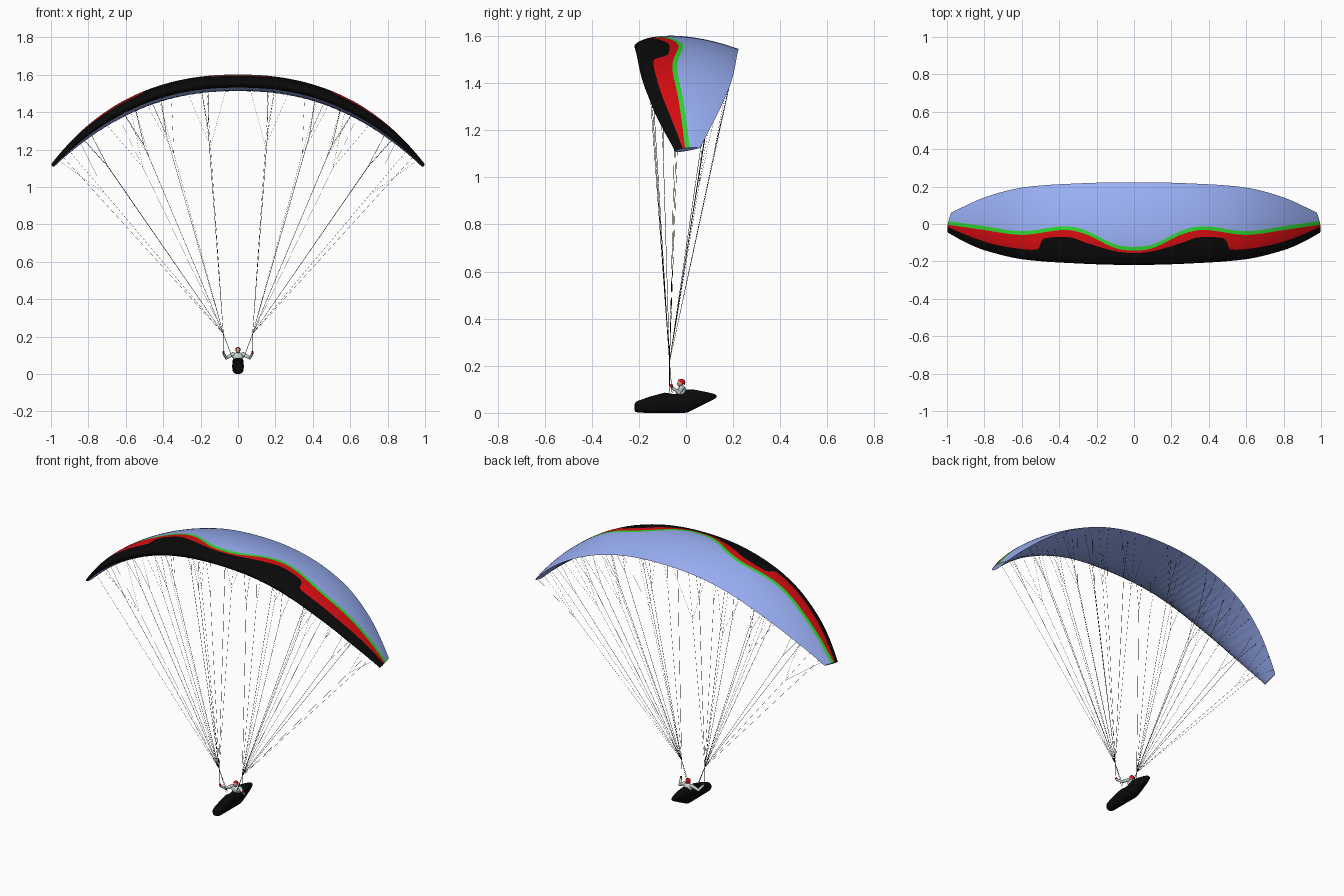
import bpy, bmesh, math
from mathutils import Vector

if "Cube" in bpy.data.objects:
    bpy.data.objects.remove(bpy.data.objects["Cube"])

R, CZ = 1.335, 0.219          # radius and centre height of the canopy arc
LE = [(0, -.219), (.3, -.211), (.6, -.188), (.8, -.141), (.9, -.101), (1, -.047)]
TE = [(0, .223), (.3, .217), (.6, .195), (.8, .145), (.95, .083), (1, .06)]
GREEN = [(0, -.132), (.1, -.118), (.25, -.045), (.36, -.022), (.58, -.048), (.8, -.02), (1, .006)]
BLACK = [(0, -.155), (.1, -.145), (.25, -.1), (.33, -.072), (.46, -.076), (.485, -.1),
         (.495, -.135), (.65, -.125), (.8, -.09), (1, -.015)]


def material(name, rgb):
    m = bpy.data.materials.new(name)
    m.diffuse_color = (*rgb, 1)
    m.use_nodes = True
    m.node_tree.nodes["Principled BSDF"].inputs["Base Color"].default_value = m.diffuse_color
    return m


BLK = material("black", (.003, .003, .003))
RED = material("red", (.7, .004, .006))
GRN = material("green", (.03, .7, .03))
BLU = material("blue", (.33, .44, .93))
SUIT = material("light_grey", (.6, .66, .66))
SKIN = material("skin", (.6, .3, .22))


def curve(tab, x):
    """Smooth interpolation through table points."""
    x = min(max(x, 0), 1)
    n = len(tab)
    i = next(k for k in range(n - 1) if x <= tab[k + 1][0])

    def slope(k):
        if k == 0:
            return 0
        a, b = tab[k - 1], tab[min(k + 1, n - 1)]
        return (b[1] - a[1]) / (b[0] - a[0])
    (x0, y0), (x1, y1) = tab[i], tab[i + 1]
    h = x1 - x0
    t = (x - x0) / h
    return (y0 * (1 + 2 * t) * (1 - t) ** 2 + slope(i) * h * t * (1 - t) ** 2
            + y1 * t * t * (3 - 2 * t) + slope(i + 1) * h * t * t * (t - 1))


def wing(s, u, side, puff=0):
    """Canopy point: span s in -1..1, chord u in 0..1, side +1 upper / -1 lower."""
    a = abs(s)
    le, te = curve(LE, a), curve(TE, a)
    c = te - le
    th = 5 * .185 * (.2969 * math.sqrt(u) - .126 * u - .3516 * u * u + .2843 * u ** 3 - .1036 * u ** 4)
    shape = th * .88 + .15 * u * (1 - u) if side > 0 else -.92 * th
    off = c * (shape - .02 * u) - puff
    ang = math.asin(.993 * s / R) * (1 - .018 * u * a ** 8)
    r = R + off + .14 * (a * (1 - a)) ** 2                    # flatter centre, rounder shoulders
    return Vector((r * math.sin(ang), le + c * u, CZ + r * math.cos(ang)))


def finish(name, bm, mats, smooth=40):
    bmesh.ops.recalc_face_normals(bm, faces=bm.faces)
    me = bpy.data.meshes.new(name)
    bm.to_mesh(me)
    bm.free()
    for m in mats:
        me.materials.append(m)
    ob = bpy.data.objects.new(name, me)
    bpy.context.collection.objects.link(ob)
    if smooth:
        bpy.ops.object.select_all(action='DESELECT')
        ob.select_set(True)
        bpy.context.view_layer.objects.active = ob
        bpy.ops.object.shade_smooth_by_angle(angle=math.radians(smooth))
    return ob


def loft(bm, rings, mats=None, cap_mat=0):
    vs = [[bm.verts.new(p) for p in ring] for ring in rings]
    n = len(vs[0])
    for a, b in zip(vs, vs[1:]):
        for k in range(n):
            f = bm.faces.new((a[k], a[(k + 1) % n], b[(k + 1) % n], b[k]))
            if mats:
                f.material_index = mats[k]
    for ring in (vs[0], vs[-1]):
        bm.faces.new(ring).material_index = cap_mat


def tube(bm, a, b, ra, rb=None, n=3):
    a, b = Vector(a), Vector(b)
    q = (b - a).to_track_quat('Z', 'Y')
    loft(bm, [[p + q @ Vector((r * math.cos(2 * math.pi * k / n), r * math.sin(2 * math.pi * k / n), 0))
               for k in range(n)] for p, r in ((a, ra), (b, ra if rb is None else rb))])


def ball(bm, p, r, scale=(1, 1, 1)):
    vs = bmesh.ops.create_uvsphere(bm, u_segments=16, v_segments=10, radius=r)['verts']
    bmesh.ops.scale(bm, vec=scale, verts=vs)
    bmesh.ops.translate(bm, vec=p, verts=vs)


# Canopy: aerofoil rings whose rows follow the colour borders
CELLS, PER = 52, 4
rings = []
for i in range(CELLS * PER + 1):
    s = -1 + 2 * i / (CELLS * PER)
    a = abs(s)
    le, te = curve(LE, a), curve(TE, a)
    g = curve(GREEN, a)
    g0, g1 = g - .01, g + .01
    b = min(curve(BLACK, a), g0 - .006)
    ub, u0, u1 = ((y - le) / (te - le) for y in (b, g0, g1))
    top = [ub * (k / 8) ** 2 for k in range(8)]
    top += [ub + (u0 - ub) * k / 4 for k in range(4)] + [u0]
    top += [u1 + (1 - u1) * k / 10 for k in range(11)]
    low = [1 - k / 12 for k in range(1, 11)] + [.1, .05, .02, .006]
    puff = .002 * math.sin(math.pi * (i % PER) / PER) * (1 - a ** 4)
    rings.append([wing(s, u, 1) for u in top]
                 + [wing(s, u, -1, puff * min(1, 4 * u * (1 - u))) for u in low])
mats = [0] * 8 + [1] * 4 + [2] + [3] * 10 + [3] * 12 + [0] * 3
bm = bmesh.new()
loft(bm, rings, mats, 3)
finish("canopy", bm, [BLK, RED, GRN, BLU])

# Suspension lines: front, middle, rear and brake rows, each main line fans out near the underside
bm = bmesh.new()
MAIN = [(.16, .2), (.42, .47), (.56, .62), (.8, .84)]
BRAKE = [(.06, .17, .28), (.36, .43, .5), (.58, .65, .72), (.86, .92, .98)]
ROWS = [(.12, MAIN, .85, .001), (.4, MAIN[::2], .8, .0007), (.8, MAIN, .85, .001),
        (.985, BRAKE, .76, .0006)]
for sx in (-1, 1):
    riser = Vector((sx * .078, -.07, .215))
    for u, groups, split, rad in ROWS:
        for grp in groups:
            ends = [wing(sx * s, u, -1) for s in grp]
            fork = riser.lerp(sum(ends, Vector()) / len(ends), split)
            tube(bm, riser, fork, rad)
            for e in ends:
                tube(bm, fork, e, rad * .75)
    tube(bm, riser, wing(sx * .95, .25, -1), .0006)           # wing tip line
finish("suspension_lines", bm, [BLK], 0)

# Risers from the harness and brake cords to the hands
bm = bmesh.new()
for sx in (-1, 1):
    top = (sx * .078, -.07, .215)
    for dy in (-.006, .006):
        tube(bm, (sx * .03, -.065 + dy, .085), top, .0012, n=4)
    tube(bm, (sx * .078, -.068, .115), top, .001, n=4)
finish("risers", bm, [BLK], 0)

# Pod harness: rounded sections (y, bottom, top, half width)
POD = [(-.218, .012, .036, .012), (-.214, .004, .047, .022), (-.2, .001, .053, .026),
       (-.15, .0, .07, .028), (-.09, .0, .086, .03), (-.05, .0, .08, .031),
       (-.02, .0, .085, .031), (.005, .001, .1, .03), (.04, .018, .098, .028),
       (.09, .043, .088, .022), (.122, .06, .08, .013), (.13, .066, .074, .005)]


def squircle(k, n=24, e=.75):
    t = 2 * math.pi * k / n
    return [math.copysign(abs(v) ** e, v) for v in (math.cos(t), math.sin(t))]


bm = bmesh.new()
loft(bm, [[(w * squircle(k)[0], y, (b + t) / 2 + (t - b) / 2 * squircle(k)[1]) for k in range(24)]
          for y, b, t, w in POD])
finish("pod_harness", bm, [BLK], 50)

# Pilot torso and arms
bm = bmesh.new()
ball(bm, (0, -.018, .092), .026, (1.1, .75, .95))
for sx in (-1, 1):
    shoulder, elbow, hand = (sx * .026, -.018, .106), (sx * .062, -.03, .086), (sx * .077, -.06, .108)
    tube(bm, shoulder, elbow, .0105, .008, 10)
    tube(bm, elbow, hand, .008, .006, 10)
    ball(bm, shoulder, .0115)
    ball(bm, elbow, .0085)
finish("pilot_torso_and_arms", bm, [SUIT])

# Gloves
bm = bmesh.new()
for sx in (-1, 1):
    ball(bm, (sx * .077, -.062, .115), .007, (.9, .9, 1.2))
finish("gloves", bm, [RED])

# Head and helmet shell
bm = bmesh.new()
ball(bm, (0, -.025, .125), .0125, (.95, 1, 1.15))
finish("head", bm, [SKIN])
bm = bmesh.new()
ball(bm, (0, 0, 0), .0155, (.95, 1.1, 1))
bmesh.ops.bisect_plane(bm, geom=bm.verts[:] + bm.edges[:] + bm.faces[:], plane_co=(0, 0, -.001),
                       plane_no=(0, -.6, -.8), clear_outer=True)
bmesh.ops.translate(bm, vec=(0, -.02, .129), verts=bm.verts)
finish("helmet", bm, [RED])
